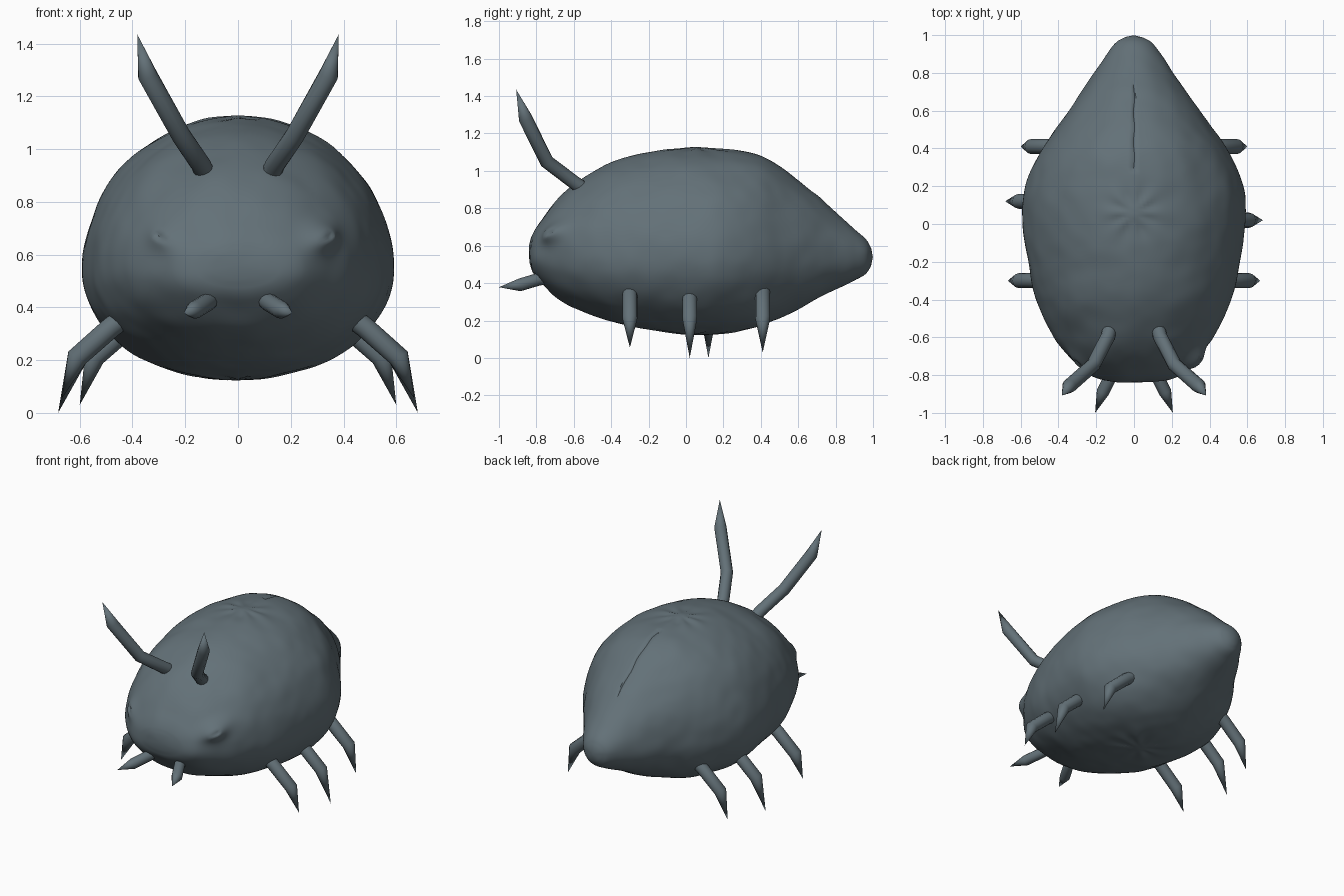
import bpy, bmesh, math
from mathutils import Vector, noise

if "Cube" in bpy.data.objects:
    bpy.data.objects.remove(bpy.data.objects["Cube"])

shell = bpy.data.materials.new("slate_grey")
shell.diffuse_color = (0.125, 0.165, 0.187, 1)
shell.use_nodes = True
shell.node_tree.nodes["Principled BSDF"].inputs["Base Color"].default_value = shell.diffuse_color


def make_object(name, bm):
    bmesh.ops.recalc_face_normals(bm, faces=bm.faces)
    mesh = bpy.data.meshes.new(name)
    bm.to_mesh(mesh)
    bm.free()
    mesh.materials.append(shell)
    ob = bpy.data.objects.new(name, mesh)
    bpy.context.collection.objects.link(ob)
    bpy.ops.object.select_all(action='DESELECT')
    ob.select_set(True)
    bpy.context.view_layer.objects.active = ob
    bpy.ops.object.shade_smooth_by_angle(angle=math.radians(50))
    return ob


def skin(bm, rings, start, end):
    """Join rings of vertices and close both ends to a point."""
    n = len(rings[0])
    for a, b in zip(rings, rings[1:]):
        for i in range(n):
            bm.faces.new((a[i], a[(i + 1) % n], b[(i + 1) % n], b[i]))
    for ring, tip in ((rings[0], start), (rings[-1], end)):
        v = bm.verts.new(tip)
        for i in range(n):
            bm.faces.new((ring[i], ring[(i + 1) % n], v))


# Body stations: y, half width, top z, bottom z
STATIONS = [(-0.838, 0.09, 0.61, 0.51), (-0.825, 0.18, 0.65, 0.46), (-0.79, 0.255, 0.715, 0.415),
            (-0.70, 0.345, 0.835, 0.33), (-0.6, 0.42, 0.925, 0.27), (-0.4, 0.515, 1.045, 0.193),
            (-0.2, 0.56, 1.10, 0.147), (0, 0.588, 1.125, 0.124), (0.2, 0.575, 1.118, 0.13),
            (0.4, 0.487, 1.078, 0.175), (0.6, 0.347, 0.95, 0.262), (0.8, 0.212, 0.78, 0.367),
            (0.9, 0.142, 0.69, 0.415), (0.965, 0.09, 0.627, 0.45), (0.99, 0.045, 0.585, 0.49)]


def spline(p0, p1, p2, p3, t):
    # Nonuniform cubic through p1 and p2, keyed by y
    h = p2[0] - p1[0]
    out = [p1[0] + h * t]
    for k in (1, 2, 3):
        m1 = (p2[k] - p0[k]) / (p2[0] - p0[0]) * h
        m2 = (p3[k] - p1[k]) / (p3[0] - p1[0]) * h
        out.append((2*t**3 - 3*t*t + 1) * p1[k] + (t**3 - 2*t*t + t) * m1
                   + (3*t*t - 2*t**3) * p2[k] + (t**3 - t*t) * m2)
    return out


def body():
    bm = bmesh.new()
    fine = []
    last = len(STATIONS) - 1
    for i in range(last):
        p = [STATIONS[min(max(j, 0), last)] for j in (i - 1, i, i + 1, i + 2)]
        steps = max(3, round((p[2][0] - p[1][0]) / 0.014))
        fine += [spline(*p, s / steps) for s in range(steps)]
    fine.append(STATIONS[-1])
    sides = 200
    mid = 0.55
    rings = []
    for y, w, top, bottom in fine:
        ring = []
        for i in range(sides):
            a = 2 * math.pi * i / sides
            c, s = math.cos(a), math.sin(a)
            e = 1.0 if s > 0 else 0.96
            x = w * math.copysign(abs(c) ** e, c)
            z = mid + (top - mid if s > 0 else mid - bottom) * math.copysign(abs(s) ** e, s)
            ring.append(bm.verts.new((x, y, z)))
        rings.append(ring)
    skin(bm, rings, (0, -0.84, 0.56), (0, 1.0, 0.54))

    # Organic dents, star-shaped puckers above and below, pinched eyes, back seam
    for v in bm.verts:
        p = v.co.copy()
        out = (p - Vector((0, p.y * 0.6, mid))).normalized()
        v.co += out * (0.008 * noise.noise(p * 4.5) + 0.003 * noise.noise(p * 10))
        r = math.hypot(p.x, p.y - 0.06)
        angle = math.atan2(p.y - 0.06, p.x)
        fold = (0.5 - 0.5 * math.cos(8 * angle)) * min(r / 0.1, 1)
        v.co.z -= math.copysign(0.012 * fold * math.exp(-(r / 0.17) ** 2), p.z - mid)
        for ex in (-0.28, 0.31):
            d = math.hypot(p.x - ex, p.z - 0.67)
            if p.y < -0.5:
                size = 1.0 if ex > 0 else 0.55
                v.co += size * Vector((0.04 * ex / abs(ex), -0.035, 0)) * math.exp(-(d / 0.055) ** 2)
                v.co.y += 0.025 * math.exp(-(d / 0.014) ** 2)
        if p.z > 0.6 and 0.28 < p.y < 0.74 and abs(p.x) < 0.003:
            v.co.z -= 0.01
            v.co.x += 0.003 * math.sin(p.y * 40)
    return make_object("body", bm)


def spike(name, points, radius):
    """Bent round limb whose last section narrows to a point."""
    bm = bmesh.new()
    pts = [Vector(p) for p in points]
    rings = []
    for i, p in enumerate(pts[:-1]):
        ahead = (pts[i + 1] - p).normalized()
        behind = (p - pts[i - 1]).normalized() if i else ahead
        q = (ahead + behind).to_track_quat('Z', 'Y')
        rings.append([bm.verts.new(p + q @ Vector((radius * math.cos(k * math.pi / 6),
                                                   radius * math.sin(k * math.pi / 6), 0)))
                      for k in range(12)])
    skin(bm, rings, pts[0], pts[-1])
    return make_object(name, bm)


body()

for side, label in ((-1, "left"), (1, "right")):
    # Antennae and mouth fangs
    spike(label + "_antenna", [(side * x, y, z) for x, y, z in (
        (0.11, -0.5, 0.87), (0.14, -0.6, 0.94), (0.215, -0.745, 1.05),
        (0.343, -0.858, 1.28), (0.382, -0.908, 1.435))], 0.038)
    spike(label + "_fang", [(side * x, y, z) for x, y, z in (
        (0.09, -0.68, 0.44), (0.115, -0.79, 0.42), (0.165, -0.89, 0.39),
        (0.206, -1.0, 0.378))], 0.034)
    # Three bent legs: y, shift along x, tip x, tip z
    legs = (("front", -0.3, 0, 0.668, 0.055),
            ("middle", 0.02 if side > 0 else 0.12, 0, 0.682, 0.0),
            ("rear", 0.41, -0.065, 0.6, 0.03))
    for place, y, shift, tip_x, tip_z in legs:
        spike(f"{label}_{place}_leg", [
            (side * (0.34 + shift), y, 0.43), (side * (0.48 + shift), y, 0.325),
            (side * (0.61 + shift), y, 0.21), (side * tip_x, y, tip_z)], 0.04)
